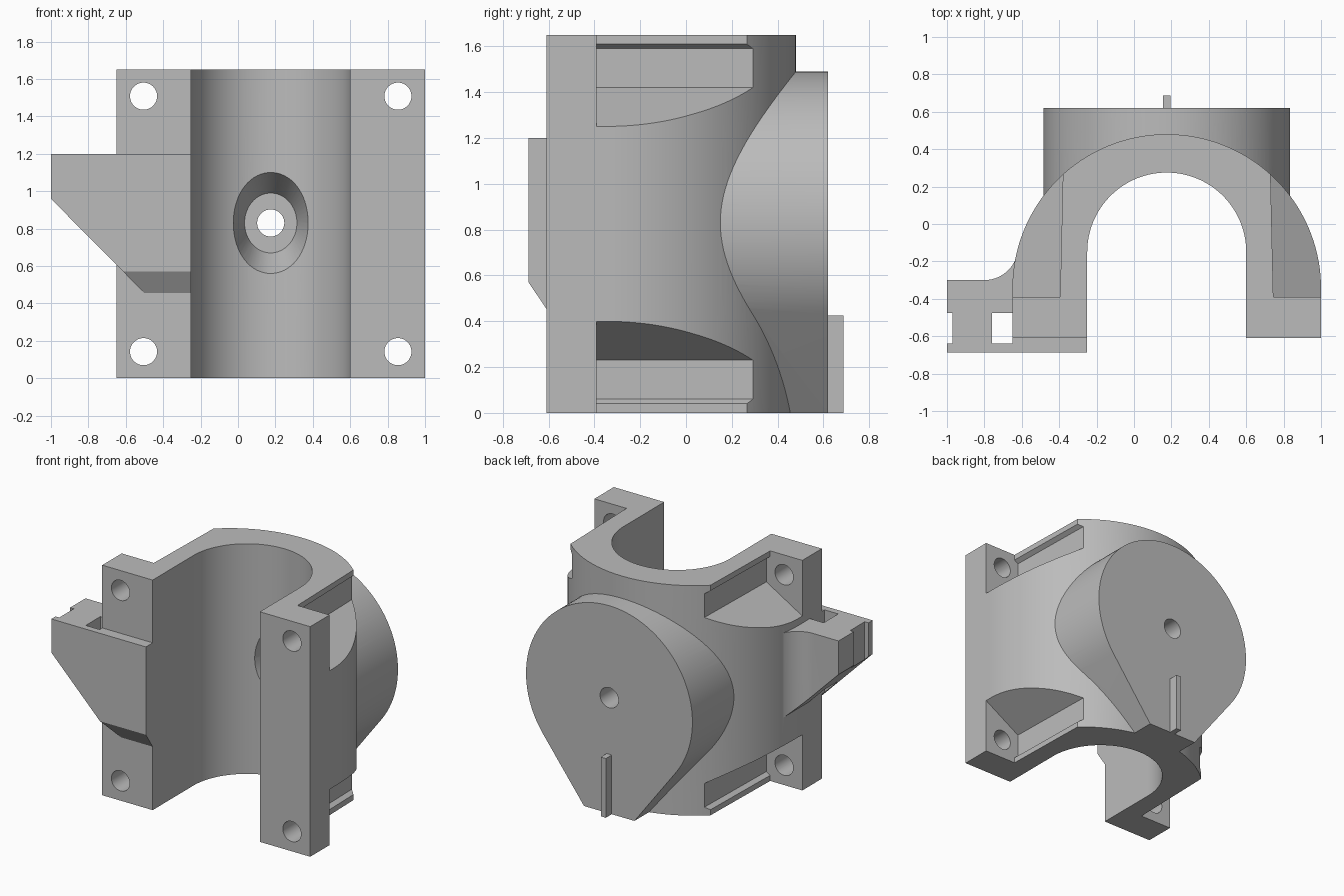
import bpy, bmesh
from math import sin, cos, pi, radians, sqrt

if "Cube" in bpy.data.objects:
    bpy.data.objects.remove(bpy.data.objects["Cube"])

CX, H = 0.175, 1.65          # bore axis in x, overall height
MID = H / 2

grey = bpy.data.materials.new("plain_grey")
grey.use_nodes = True
grey.diffuse_color = (0.5, 0.5, 0.5, 1)
grey.node_tree.nodes["Principled BSDF"].inputs["Base Color"].default_value = (0.5, 0.5, 0.5, 1)


def loft(name, ring_a, ring_b):
    """Closed solid between two rings with equal point counts."""
    bm = bmesh.new()
    a = [bm.verts.new(p) for p in ring_a]
    b = [bm.verts.new(p) for p in ring_b]
    n = len(a)
    bm.faces.new(a)
    bm.faces.new(b[::-1])
    for i in range(n):
        j = (i + 1) % n
        bm.faces.new((a[j], a[i], b[i], b[j]))
    bmesh.ops.recalc_face_normals(bm, faces=bm.faces)
    mesh = bpy.data.meshes.new(name)
    bm.to_mesh(mesh)
    bm.free()
    mesh.materials.append(grey)
    ob = bpy.data.objects.new(name, mesh)
    bpy.context.collection.objects.link(ob)
    return ob


def prism(name, profile, axis, lo, hi):
    """Extrude a 2D profile along one axis."""
    def ring(t):
        return [p[:axis] + (t,) + p[axis:] for p in profile]
    return loft(name, ring(lo), ring(hi))


def box(name, x, y, z):
    return prism(name, [(x[0], y[0]), (x[1], y[0]), (x[1], y[1]), (x[0], y[1])], 2, *z)


def arc(cx, cy, rx, start, end, n, ry=None):
    ry = ry or rx
    steps = [radians(start + (end - start) * i / n) for i in range(n + 1)]
    return [(cx + rx * cos(t), cy + ry * sin(t)) for t in steps]


def combine(target, tool, operation):
    """Apply a boolean, then discard the tool."""
    mod = target.modifiers.new("cut", "BOOLEAN")
    mod.operation, mod.object, mod.solver = operation, tool, "EXACT"
    bpy.context.view_layer.objects.active = target
    bpy.ops.object.modifier_apply(modifier=mod.name)
    bpy.data.objects.remove(tool)


# Arched clamp body
R = 0.825
body = prism("clamp_body", arc(CX, -0.345, R, 0, 180, 96)
             + [(CX - R, -0.61), (CX + R, -0.61)], 2, 0, H)

# Teardrop boss on the back
boss_z, boss_r = 0.83, 0.66
teardrop = arc(CX, boss_z, boss_r, -37, 217, 96) + [(CX - 0.2, 0), (CX + 0.2, 0)]
combine(body, prism("boss", teardrop, 1, 0.1, 0.62), "UNION")

# Tapered pockets behind the four screw holes, with a thin outer lip
for side in (-1, 1):
    for top in (True, False):
        def pocket_ring(y, shift):
            pts = [(0.9, 1.206), (0.54 - shift, 1.42), (0.54 - shift, 1.59),
                   (0.57 - shift, 1.61), (0.57 - shift, 1.8), (0.9, 1.8)]
            return [(CX + side * d, y, z if top else H - z) for d, z in pts]
        combine(body, loft("pocket", pocket_ring(-0.39, 0), pocket_ring(0.4, 0.018)),
                "DIFFERENCE")

# Side bracket with fillet into the body
plan = [(-0.2, -0.687), (-1, -0.687), (-1, -0.3)]
plan += arc(-0.8, -0.12, 0.18, -90, -15, 16)
plan += [(-0.5, -0.165), (-0.5, -0.5), (-0.2, -0.5)]
bracket = prism("bracket", plan, 2, 0.455, 1.2)
combine(bracket, prism("diagonal", [(-1.1, 1.06), (-0.4, 0.354), (-1.1, 0.354)], 1, -1, 0.2),
        "DIFFERENCE")
combine(bracket, prism("chamfer", [(-0.72, 0.619), (-0.6, 0.44), (-0.72, 0.44)], 0, -1.2, 0),
        "DIFFERENCE")
combine(bracket, box("end_slot", (-1.1, -0.97), (-0.64, -0.475), (0, 2)), "DIFFERENCE")
combine(bracket, box("strap_slot", (-0.76, -0.65), (-0.64, -0.475), (0, 2)), "DIFFERENCE")
combine(body, bracket, "UNION")

# Bore, open to the front
bore = arc(CX, -0.15, 0.425, 0, 180, 96) + [(CX - 0.425, -1), (CX + 0.425, -1)]
combine(body, prism("bore", bore, 2, -0.5, 2.2), "DIFFERENCE")

# Screw holes
for x in (CX - 0.68, CX + 0.68):
    for z in (MID - 0.683, MID + 0.683):
        hole = arc(x, z, 0.0725, 0, 360, 40)[:-1]
        combine(body, prism("screw_hole", hole, 1, -0.8, -0.2), "DIFFERENCE")


# Oval tapered recess and centre hole through the boss
def oval(y, rx, rz):
    return [(x, y, z) for x, z in arc(CX, boss_z, rx, 0, 360, 64, rz)[:-1]]


combine(body, loft("recess", oval(0.2, 0.207, 0.317), oval(0.45, 0.14, 0.16)), "DIFFERENCE")
combine(body, loft("centre_hole", oval(0, 0.0725, 0.0725), oval(0.8, 0.0725, 0.0725)), "DIFFERENCE")

# Index tab on the back of the boss
tab = box("index_tab", (CX - 0.02, CX + 0.02), (0.6, 0.687), (0, 0.425))

# One material, smooth curves with sharp edges
for ob in (body, tab):
    ob.data.materials.clear()
    ob.data.materials.append(grey)
    for poly in ob.data.polygons:
        poly.material_index = 0
bpy.ops.object.select_all(action="DESELECT")
body.select_set(True)
bpy.context.view_layer.objects.active = body
bpy.ops.object.shade_smooth_by_angle(angle=radians(25))
